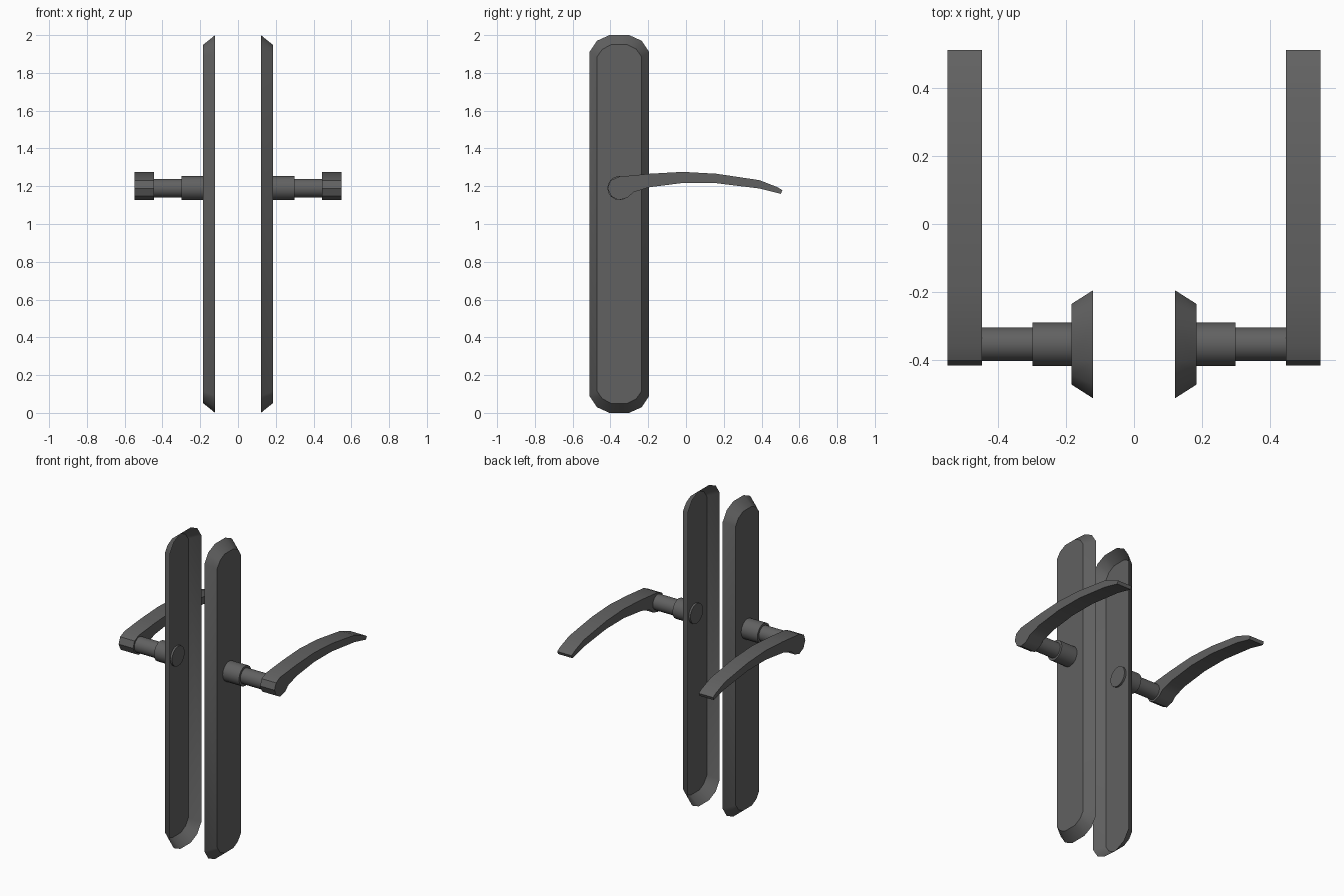
import bpy, bmesh, math
from math import radians

if "Cube" in bpy.data.objects:
    bpy.data.objects.remove(bpy.data.objects["Cube"])

CY, CZ = -0.353, 1.19          # spindle axis position

mat = bpy.data.materials.new("dark_metal")
mat.diffuse_color = (0.12, 0.12, 0.12, 1)
mat.use_nodes = True
mat.node_tree.nodes["Principled BSDF"].inputs["Base Color"].default_value = mat.diffuse_color


def loft(name, rings, cap_start=True, cap_end=True, angle=30):
    """Skin matching closed rings of (x, y, z) points."""
    bm = bmesh.new()
    vs = [[bm.verts.new(p) for p in ring] for ring in rings]
    for a, b in zip(vs, vs[1:]):
        n = len(a)
        for i in range(n):
            j = (i + 1) % n
            bm.faces.new((a[i], a[j], b[j], b[i]))
    if cap_start:
        bm.faces.new(vs[0])
    if cap_end:
        bm.faces.new(vs[-1])
    bmesh.ops.recalc_face_normals(bm, faces=bm.faces)
    me = bpy.data.meshes.new(name)
    bm.to_mesh(me)
    bm.free()
    ob = bpy.data.objects.new(name, me)
    bpy.context.collection.objects.link(ob)
    me.materials.append(mat)
    bpy.ops.object.select_all(action='DESELECT')
    ob.select_set(True)
    bpy.context.view_layer.objects.active = ob
    bpy.ops.object.shade_smooth_by_angle(angle=radians(angle))
    return ob


def plate_ring(x, corner):
    """Rounded plate outline from one corner: (half width, half height) points."""
    c = list(corner)
    r = c[::-1]
    pts = (c + [(-u, v) for u, v in r] +
           [(-u, -v) for u, v in c] + [(u, -v) for u, v in r])
    return [(x, CY + u, 1 + v) for u, v in pts]


def circle(x, r, n=16):
    return [(x, CY + r * math.cos(2 * math.pi * i / n),
             CZ + r * math.sin(2 * math.pi * i / n)) for i in range(n)]


outer = [(0.158, 0.91), (0.118, 0.97), (0.052, 1.0)]
inner = [(0.118, 0.885), (0.09, 0.925), (0.044, 0.949)]

# lever side profile (y, z): over the top to the tip, back underneath to the hub
lever = [(-0.415, 1.189), (-0.400, 1.230), (-0.357, 1.250), (-0.193, 1.266),
         (-0.018, 1.276), (0.161, 1.266), (0.389, 1.232), (0.484, 1.195),
         (0.510, 1.179), (0.502, 1.160), (0.389, 1.188), (0.161, 1.216),
         (-0.018, 1.217), (-0.193, 1.195), (-0.278, 1.168), (-0.310, 1.139),
         (-0.357, 1.126), (-0.396, 1.147)]

for side, s in (("right", 1), ("left", -1)):
    # bevelled cover plate, open towards the door
    loft(f"{side}_plate", [plate_ring(s * 0.121, outer), plate_ring(s * 0.184, inner)],
         cap_start=False)
    # collar and neck of the spindle
    loft(f"{side}_collar", [circle(s * 0.172, 0.0635), circle(s * 0.298, 0.0635)])
    loft(f"{side}_neck", [circle(s * 0.29, 0.049), circle(s * 0.455, 0.049)])
    # curved lever handle
    loft(f"{side}_lever", [[(s * x, y, z) for y, z in lever] for x in (0.446, 0.547)])
